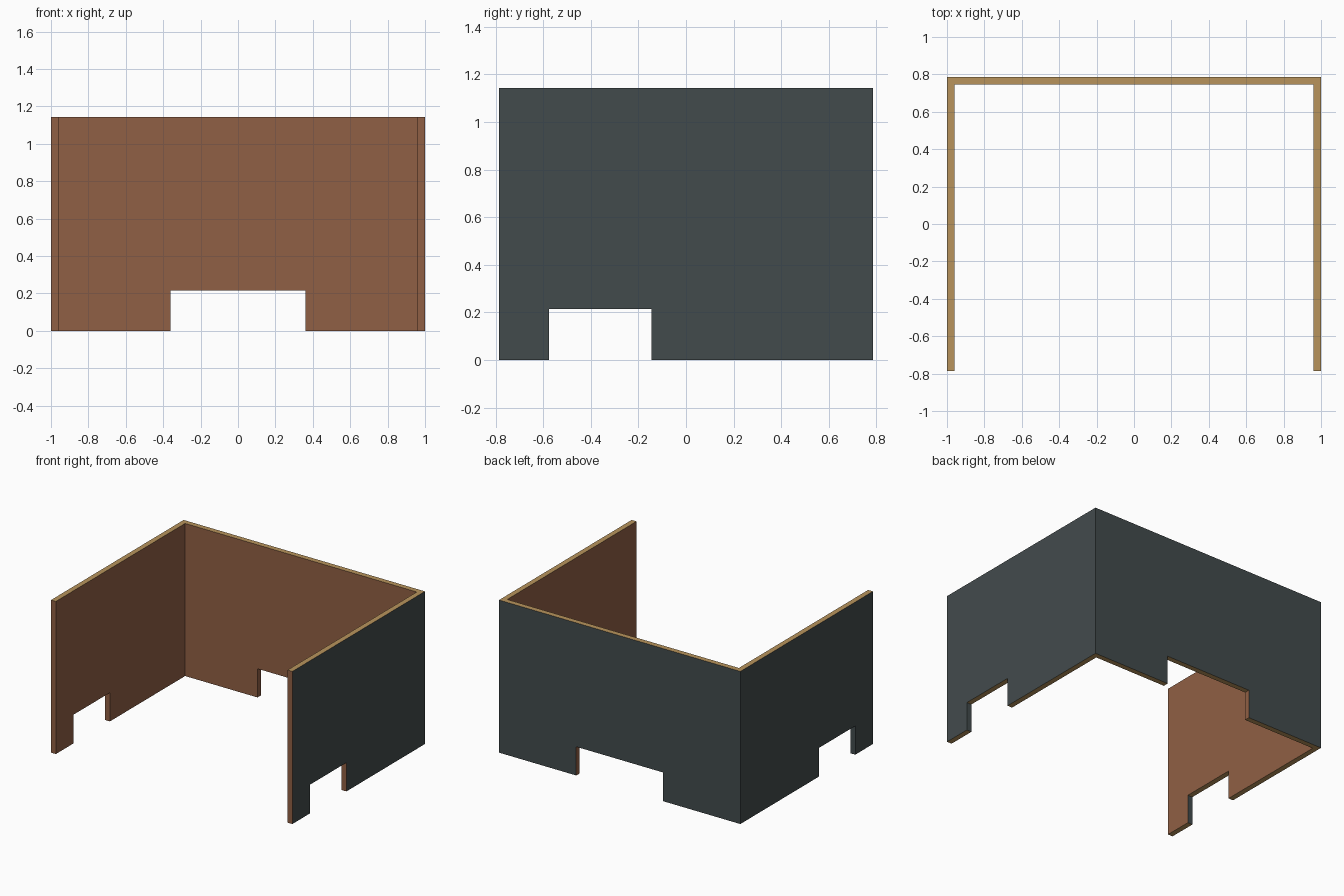
import bpy, bmesh, math

if "Cube" in bpy.data.objects:
    bpy.data.objects.remove(bpy.data.objects["Cube"])

X, Y, T = 1.0, 0.785, 0.04      # half width, half depth, wall thickness
NOTCH, H = 0.215, 1.143         # notch height, wall height
NX, N0, N1 = 0.36, -0.575, -0.145

# Stations along the U-shaped plan: (outer point, inner point)
right = [((X, y), (X - T, y)) for y in (-Y, N0, N1)] + [((X, Y), (X - T, Y - T)), ((NX, Y), (NX, Y - T))]
left = [((-a[0], a[1]), (-b[0], b[1])) for a, b in reversed(right)]
stations = right + left
notched = {1, 4, 7}             # segments with a cut-out at the floor

bm = bmesh.new()


def face(*pts):
    bm.faces.new([bm.verts.new(p) for p in pts])


def upright(p, q, z0, z1):
    face((*p, z0), (*q, z0), (*q, z1), (*p, z1))


last = len(stations) - 2
for i in range(last + 1):
    (o0, n0), (o1, n1) = stations[i], stations[i + 1]
    base = NOTCH if i in notched else 0
    for z in (base, H):
        face((*o0, z), (*o1, z), (*n1, z), (*n0, z))
    for z0, z1 in ((0, NOTCH), (NOTCH, H)):
        if z0 < base:
            continue
        upright(o0, o1, z0, z1)
        upright(n0, n1, z0, z1)
        # Open wall ends and notch cheeks
        if i == 0 or (i - 1 in notched and z0 == 0):
            upright(o0, n0, z0, z1)
        if i == last or (i + 1 in notched and z0 == 0):
            upright(o1, n1, z0, z1)

# Weld, orient and merge coplanar pieces
bmesh.ops.remove_doubles(bm, verts=bm.verts, dist=1e-4)
bmesh.ops.recalc_face_normals(bm, faces=bm.faces)
bmesh.ops.dissolve_limit(bm, angle_limit=math.radians(1), verts=bm.verts, edges=bm.edges)

# Grey outside, brown inside, tan board edges
for f in bm.faces:
    c, n = f.calc_center_median(), f.normal
    if abs(n.z) > 0.5:
        f.material_index = 2
    elif n.y > 0.5 or abs(c.x) > X - 0.001:
        f.material_index = 0
    else:
        f.material_index = 1

mesh = bpy.data.meshes.new("wall_screen")
bm.to_mesh(mesh)
bm.free()
for name, col in (("outside_grey", (0.055, 0.07, 0.073, 1)),
                  ("inside_brown", (0.28, 0.115, 0.058, 1)),
                  ("edge_tan", (0.48, 0.296, 0.107, 1))):
    m = bpy.data.materials.new(name)
    m.diffuse_color = col
    m.use_nodes = True
    m.node_tree.nodes["Principled BSDF"].inputs["Base Color"].default_value = m.diffuse_color
    mesh.materials.append(m)
obj = bpy.data.objects.new("wall_screen", mesh)
bpy.context.collection.objects.link(obj)
